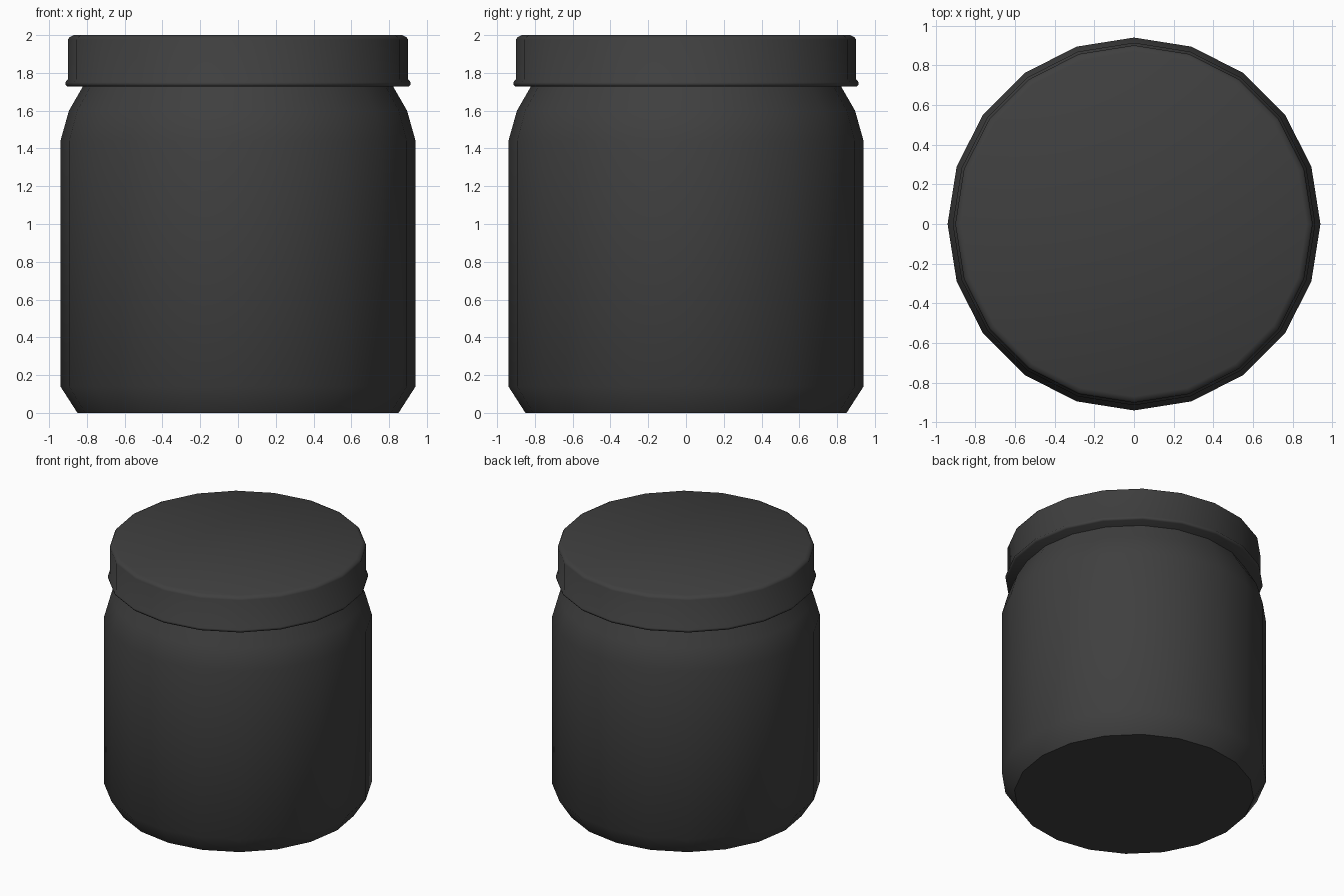
import bpy
import bmesh
from math import cos, sin, tau, radians

SIDES = 20

if "Cube" in bpy.data.objects:
    bpy.data.objects.remove(bpy.data.objects["Cube"])

# Single dark colour for the whole jar
dark = bpy.data.materials.new("charcoal")
dark.use_nodes = True
colour = (0.05, 0.05, 0.05, 1)
dark.diffuse_color = colour
dark.node_tree.nodes["Principled BSDF"].inputs["Base Color"].default_value = colour


def lathe(name, profile):
    """Turn a (radius, height) profile, listed from bottom to top, and cap both ends."""
    bm = bmesh.new()
    rings = [[bm.verts.new((r * cos(tau * i / SIDES), r * sin(tau * i / SIDES), z))
              for i in range(SIDES)] for r, z in profile]
    for low, high in zip(rings, rings[1:]):
        for i in range(SIDES):
            j = (i + 1) % SIDES
            bm.faces.new((low[i], low[j], high[j], high[i]))
    bm.faces.new(rings[0][::-1])
    bm.faces.new(rings[-1])
    mesh = bpy.data.meshes.new(name)
    bm.to_mesh(mesh)
    bm.free()
    mesh.materials.append(dark)
    obj = bpy.data.objects.new(name, mesh)
    bpy.context.collection.objects.link(obj)
    bpy.ops.object.select_all(action="DESELECT")
    obj.select_set(True)
    bpy.context.view_layer.objects.active = obj
    bpy.ops.object.shade_smooth_by_angle(angle=radians(52))
    return obj


# Body: chamfered foot, straight wall, sloping shoulder, neck inside the lid
lathe("jar_body", [(0.85, 0), (0.94, 0.14), (0.94, 1.44), (0.895, 1.6),
                   (0.82, 1.73), (0.8, 1.8)])

# Lid: thin rolled rim at the bottom, softened top edge
lathe("jar_lid", [(0.905, 1.728), (0.914, 1.738), (0.914, 1.75), (0.901, 1.766),
                  (0.901, 1.975), (0.893, 1.988), (0.87, 2)])
